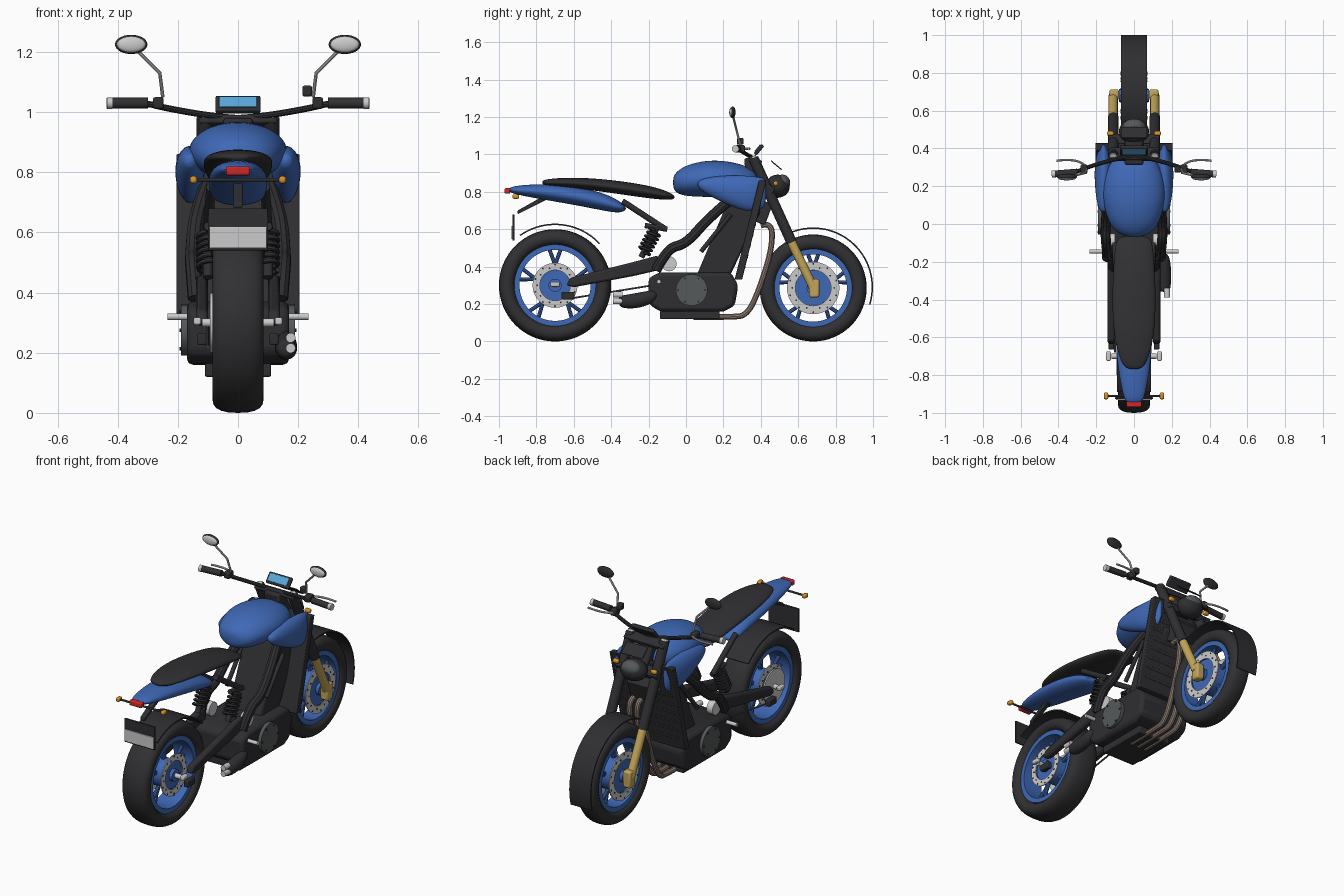
import bpy, bmesh
from math import sin, cos, pi, radians
from mathutils import Vector, Matrix

if "Cube" in bpy.data.objects:
    bpy.data.objects.remove(bpy.data.objects["Cube"], do_unlink=True)


def material(name, *rgb):
    mat = bpy.data.materials.new(name)
    mat.use_nodes = True
    mat.diffuse_color = (*rgb, 1)
    shader = next(n for n in mat.node_tree.nodes if n.type == "BSDF_PRINCIPLED")
    shader.inputs["Base Color"].default_value = (*rgb, 1)
    shader.inputs["Roughness"].default_value = .6
    return mat


BLUE = material("blue paint", .05, .14, .47)
BLACK = material("black metal", .028, .028, .032)
RUBBER = material("dark rubber", .03, .03, .033)
GOLD = material("gold fork", .55, .38, .1)
SILVER = material("silver", .6, .6, .6)
BRONZE = material("exhaust bronze", .27, .2, .16)
ORANGE = material("amber", .68, .3, .02)
RED = material("red lamp", .65, .02, .02)
SCREEN = material("screen blue", .1, .38, .68)
GREY = material("mid grey", .09, .1, .1)
SIDES = (("left", 1), ("right", -1))


def finish(bm, name, mat):
    bmesh.ops.recalc_face_normals(bm, faces=bm.faces)
    mesh = bpy.data.meshes.new(name)
    bm.to_mesh(mesh)
    bm.free()
    mesh.materials.append(mat)
    obj = bpy.data.objects.new(name, mesh)
    bpy.context.collection.objects.link(obj)
    return obj


def bevel(obj, width):
    mod = obj.modifiers.new("bevel", "BEVEL")
    mod.width, mod.segments, mod.limit_method = width, 2, "ANGLE"
    return obj


def rod(name, start, end, radius, mat, tip=None, sides=24):
    a, b = Vector(start), Vector(end)
    bm = bmesh.new()
    turn = (b - a).to_track_quat("Z", "Y").to_matrix().to_4x4()
    bmesh.ops.create_cone(bm, cap_ends=True, segments=sides, radius1=radius,
                          radius2=radius if tip is None else tip, depth=(b - a).length,
                          matrix=Matrix.Translation((a + b) / 2) @ turn)
    return finish(bm, name, mat)


def box(name, centre, size, mat, tilt=0, round_by=.006):
    bm = bmesh.new()
    place = Matrix.Translation(centre) @ Matrix.Rotation(radians(tilt), 4, "X")
    bmesh.ops.create_cube(bm, size=1, matrix=place @ Matrix.Diagonal((*size, 1)))
    return bevel(finish(bm, name, mat), round_by)


def ball(name, centre, radii, mat):
    bm = bmesh.new()
    bmesh.ops.create_uvsphere(bm, u_segments=24, v_segments=14, radius=1,
                              matrix=Matrix.Translation(centre) @ Matrix.Diagonal((*radii, 1)))
    return finish(bm, name, mat)


def tube(name, path, radius, mat, smooth=True):
    curve = bpy.data.curves.new(name, "CURVE")
    curve.dimensions, curve.bevel_depth, curve.bevel_resolution = "3D", radius, 3
    curve.use_fill_caps = True
    spline = curve.splines.new("NURBS" if smooth else "POLY")
    spline.points.add(len(path) - 1)
    for point, co in zip(spline.points, path):
        point.co = (*co, 1)
    if smooth:
        spline.order_u, spline.use_endpoint_u = 3, True
    curve.materials.append(mat)
    obj = bpy.data.objects.new(name, curve)
    bpy.context.collection.objects.link(obj)
    bpy.ops.object.select_all(action="DESELECT")
    obj.select_set(True)
    bpy.context.view_layer.objects.active = obj
    bpy.ops.object.convert(target="MESH")


def bridge(bm, rings, closed=False):
    count = len(rings[0])
    for a, b in zip(rings, rings[1:] + (rings[:1] if closed else [])):
        for i in range(count):
            j = (i + 1) % count
            bm.faces.new((a[i], a[j], b[j], b[i]))
    if not closed:
        bm.faces.new(rings[0])
        bm.faces.new(rings[-1])


def loft(name, sections, mat, x=0):
    """Soft body along y from (y, z, half width, half height) sections."""
    bm, rings = bmesh.new(), []
    for y, z, w, h in sections:
        angles = [2 * pi * i / 16 for i in range(16)]
        rings.append([bm.verts.new((x + w * cos(t), y, z + h * sin(t))) for t in angles])
    bridge(bm, rings)
    obj = finish(bm, name, mat)
    obj.modifiers.new("soften", "SUBSURF").levels = 2
    return obj


def sweep(name, profile, centre, mat, start=0, end=360, steps=64):
    """Turn an (x, radius) profile about the x axis through a (y, z) centre."""
    full = end - start == 360
    bm, rings = bmesh.new(), []
    for i in range(steps if full else steps + 1):
        t = radians(start + (end - start) * i / steps)
        rings.append([bm.verts.new((x, centre[0] + r * cos(t), centre[1] + r * sin(t)))
                      for x, r in profile])
    bridge(bm, rings, full)
    return finish(bm, name, mat)


def prism(name, outline, x, width, mat, round_by=.012):
    bm = bmesh.new()
    bridge(bm, [[bm.verts.new((x + e * width / 2, y, z)) for y, z in outline] for e in (-1, 1)])
    return bevel(finish(bm, name, mat), round_by)


def band(inner, outer, half, x=0):
    return [(x - half, inner), (x - half, outer), (x + half, outer), (x + half, inner)]


# Wheels with forked spokes and perforated discs
def wheel(name, y, radius, half, disc):
    c, seat = (y, radius), radius * .7
    mid, deep = (radius + seat) / 2, (radius - seat) / 2

    def squash(v):
        return abs(v) ** .8 * (1 if v > 0 else -1)
    tyre = [(half * squash(cos(t)), mid + deep * squash(sin(t)))
            for t in (2 * pi * i / 20 for i in range(20))]
    sweep(name + "_tyre", tyre, c, RUBBER)
    sweep(name + "_rim", band(seat - .02, seat + .008, half * .75), c, BLUE)
    rod(name + "_hub", (-.06, *c), (.06, *c), disc * .68, BLUE, sides=32)
    for k in range(5):
        for fork in (-.16, .16):
            t = radians(90 + 72 * k)
            ends = [(0, y + r * cos(a), radius + r * sin(a))
                    for r, a in ((.05, t), (seat * .6, t + fork * .3), (seat - .01, t + fork))]
            tube(name + "_spoke", ends, .011, BLUE, smooth=False)
    for side, s in SIDES:
        sweep(name + "_disc_" + side, band(disc * .68, disc, .003, s * .066), c, SILVER)
        for k in range(20):
            t, r = 2 * pi * k / 20, disc * (.92 if k % 2 else .8)
            hole = (y + r * cos(t), radius + r * sin(t))
            rod(name + "_disc_hole", (s * .066, *hole), (s * .071, *hole), .005, BLACK, sides=8)
        rod(name + "_axle_boss_" + side, (s * .06, *c), (s * .08, *c), .035, BLUE)
    rod(name + "_axle", (-.12, *c), (.12, *c), .014, SILVER)


wheel("rear_wheel", -.7, .3, .085, .12)
wheel("front_wheel", .68, .286, .062, .14)
rod("rear_sprocket", (-.085, -.7, .3), (-.093, -.7, .3), .1, SILVER, sides=32)
sweep("front_fender", band(.312, .32, .07), (.68, .29), BLACK, -17, 120, 32)
sweep("rear_fender", band(.322, .33, .09), (-.7, .3), BLACK, 43, 125, 24)

# Tank, seat and tail
loft("tank", [(-.07, .85, .03, .03), (-.05, .85, .09, .06), (0, .86, .135, .085),
              (.1, .87, .165, .1), (.2, .87, .17, .1), (.3, .86, .145, .09),
              (.36, .86, .1, .06), (.39, .86, .04, .03)], BLUE)
loft("seat", [(-.77, .85, .03, .01), (-.74, .85, .07, .02), (-.6, .85, .11, .03),
              (-.4, .83, .12, .036), (-.2, .8, .11, .036), (-.1, .78, .1, .025),
              (-.06, .77, .08, .01)], RUBBER)
loft("tail", [(-.95, .81, .04, .01), (-.91, .81, .06, .025), (-.75, .8, .09, .045),
              (-.6, .78, .1, .05), (-.45, .75, .1, .05), (-.36, .72, .09, .036),
              (-.32, .71, .06, .01)], BLUE)
box("tail_lamp", (0, -.955, .805), (.08, .03, .03), RED)
prism("plate_arm", [(-.9, .68), (-.9, .7), (-.74, .79), (-.74, .76)], 0, .03, BLACK, .004)
box("plate_holder", (0, -.922, .61), (.2, .01, .14), BLACK, round_by=.002)
box("number_plate", (0, -.929, .583), (.19, .006, .07), SILVER, round_by=.001)

# Motor, battery and ribbed panel
prism("motor_case", [(-.2, .2), (-.2, .34), (-.14, .37), (.24, .37), (.28, .3), (.26, .19),
                     (.2, .16), (-.14, .16)], 0, .34, BLACK, .02)
box("sump", (0, .02, .145), (.22, .32, .05), BLACK)
prism("battery", [(.06, .36), (.24, .36), (.4, .7), (.36, .76), (.22, .74)], 0, .22, BLACK)
prism("wide_panel", [(.26, .33), (.3, .33), (.43, .86), (.39, .86)], 0, .41, BLACK, .004)
for k in range(8):
    step = k / 8
    box("panel_rib", (0, .306 + step * .11, .4 + step * .45), (.36, .025, .018), RUBBER, -14, .003)
box("horn_block", (0, .41, .69), (.14, .07, .12), BLACK, -20)
prism("headstock", [(.33, .8), (.31, .98), (.37, .98), (.47, .8)], 0, .1, BLACK)

# Headlight, fork yokes and dash
ball("headlight_shell", (0, .49, .83), (.08, .065, .062), BLACK)
ball("headlight_lens", (0, .515, .85), (.06, .042, .042), GREY)
box("fork_yoke_lower", (0, .44, .82), (.27, .07, .035), BLACK, -25)
box("fork_yoke_upper", (0, .37, .965), (.26, .07, .03), BLACK, -25)
box("fly_screen", (0, .483, .942), (.14, .075, .006), BLACK, -40, .002)
box("dash", (0, .39, 1.025), (.15, .02, .065), BLACK, -40)
box("dash_screen", (0, .382, 1.033), (.125, .006, .045), SCREEN, -40, .001)

# Exhaust headers and silencer
for x in (-.05, 0, .05):
    tube("header_pipe", [(x, .4, .62), (x, .46, .64), (x, .46, .5), (x, .4, .3), (x, .33, .14),
                         (x, .24, .13), (x, .04, .13)], .016, BRONZE)
loft("silencer", [(-.36, .22, .025, .025), (-.34, .21, .036, .036), (-.24, .22, .04, .045),
                  (-.15, .25, .025, .03)], BLACK, .16)
for z in (.215, .25):
    rod("silencer_tip", (.175, -.39, z), (.175, -.34, z), .016, SILVER)
tube("drive_chain", [(-.1, -.68, .22), (-.1, -.18, .3)], .005, GREY, smooth=False)

# Paired parts
for side, s in SIDES:
    loft("shroud_" + side, [(.06, .84, .02, .02), (.12, .83, .04, .05), (.22, .81, .05, .08),
                            (.32, .79, .05, .1), (.4, .79, .03, .09), (.43, .8, .01, .07)],
         BLUE, s * .16)
    # Fork leg
    rod("fork_tube_" + side, (s * .11, .36, .98), (s * .11, .565, .53), .028, BLACK)
    rod("fork_cap_" + side, (s * .11, .363, .97), (s * .11, .354, .99), .02, SILVER)
    rod("fork_slider_" + side, (s * .11, .555, .55), (s * .11, .68, .29), .024, GOLD)
    box("fork_foot_" + side, (s * .105, .685, .285), (.05, .055, .1), GOLD, round_by=.01)
    # Swingarm and axle ends
    prism("swingarm_" + side, [(-.64, .3), (-.62, .34), (-.3, .42), (-.15, .46), (-.15, .38),
                               (-.28, .35), (-.6, .29)], s * .12, .04, BLACK)
    box("axle_end_" + side, (s * .135, -.7, .305), (.025, .05, .025), SILVER)
    box("arm_bracket_" + side, (s * .12, -.63, .245), (.03, .07, .04), BLACK)
    # Frame
    tube("frame_rail_" + side, [(s * .1, .24, .76), (s * .14, .12, .66), (s * .15, 0, .52),
                                (s * .15, -.1, .5), (s * .14, -.16, .38)], .027, BLACK)
    rod("frame_brace_" + side, (s * .13, .08, .48), (s * .13, .24, .68), .012, BLACK)
    rod("subframe_" + side, (s * .1, -.11, .6), (s * .09, -.34, .75), .016, BLACK)
    rod("subframe_link_" + side, (s * .1, -.22, .62), (s * .1, -.1, .6), .014, BLACK)
    rod("pivot_cap_" + side, (s * .1, -.09, .415), (s * .14, -.09, .415), .04, SILVER)
    # Coil shock
    top, foot = Vector((s * .1, -.15, .62)), Vector((s * .1, -.24, .45))
    rod("shock_body_" + side, foot, top, .016, BLACK)
    across = (top - foot).cross(Vector((1, 0, 0))).normalized()
    coil = [foot.lerp(top, .15 + .7 * i / 72) + Vector((cos(i * pi / 6), 0, 0)) * .033
            + across * .033 * sin(i * pi / 6) for i in range(73)]
    tube("shock_spring_" + side, coil, .008, BLACK, smooth=False)
    # Motor cover and footrest
    rod("motor_cover_" + side, (s * .16, .03, .275), (s * .19, .03, .275), .085, GREY, sides=32)
    for k in range(6):
        y, z = .03 + .072 * cos(k * pi / 3), .275 + .072 * sin(k * pi / 3)
        rod("cover_bolt_" + side, (s * .18, y, z), (s * .194, y, z), .006, BLACK, sides=8)
    rod("footrest_" + side, (s * .15, -.145, .32), (s * .235, -.145, .32), .011, SILVER)
    # Turn signals
    rod("rear_signal_stem_" + side, (0, -.91, .775), (s * .14, -.91, .775), .006, BLACK)
    box("rear_signal_" + side, (s * .148, -.91, .775), (.024, .036, .024), ORANGE, round_by=.008)
    box("front_signal_" + side, (s * .125, .48, .845), (.036, .024, .024), ORANGE, round_by=.008)
    # Handlebar and controls
    tube("handlebar_" + side, [(0, .36, .98), (s * .08, .35, .985), (s * .25, .3, 1.015),
                               (s * .3, .275, 1.03), (s * .42, .265, 1.03)], .011, BLACK)
    rod("grip_" + side, (s * .3, .275, 1.03), (s * .42, .265, 1.03), .018, RUBBER)
    rod("bar_end_" + side, (s * .418, .265, 1.03), (s * .436, .264, 1.03), .019, SILVER)
    box("switch_pod_" + side, (s * .265, .29, 1.03), (.036, .05, .04), BLACK, round_by=.008)
    tube("lever_" + side, [(s * .26, .31, 1.03), (s * .3, .35, 1.03), (s * .41, .335, 1.03)],
         .006, SILVER)
    # Mirror
    tube("mirror_stem_" + side, [(s * .25, .29, 1.05), (s * .26, .27, 1.13),
                                 (s * .34, .25, 1.21)], .006, SILVER, smooth=False)
    ball("mirror_shell_" + side, (s * .355, .25, 1.225), (.054, .015, .032), BLACK)
    ball("mirror_glass_" + side, (s * .355, .242, 1.225), (.047, .011, .026), SILVER)
box("fluid_reservoir", (.23, .29, 1.07), (.032, .035, .036), BLACK)

# Smooth shading with crisp edges
bpy.ops.object.select_all(action="DESELECT")
for obj in bpy.context.collection.objects:
    if obj.type == "MESH" and len(obj.data.materials):
        obj.select_set(True)
        bpy.context.view_layer.objects.active = obj
bpy.ops.object.shade_smooth_by_angle(angle=radians(35))
